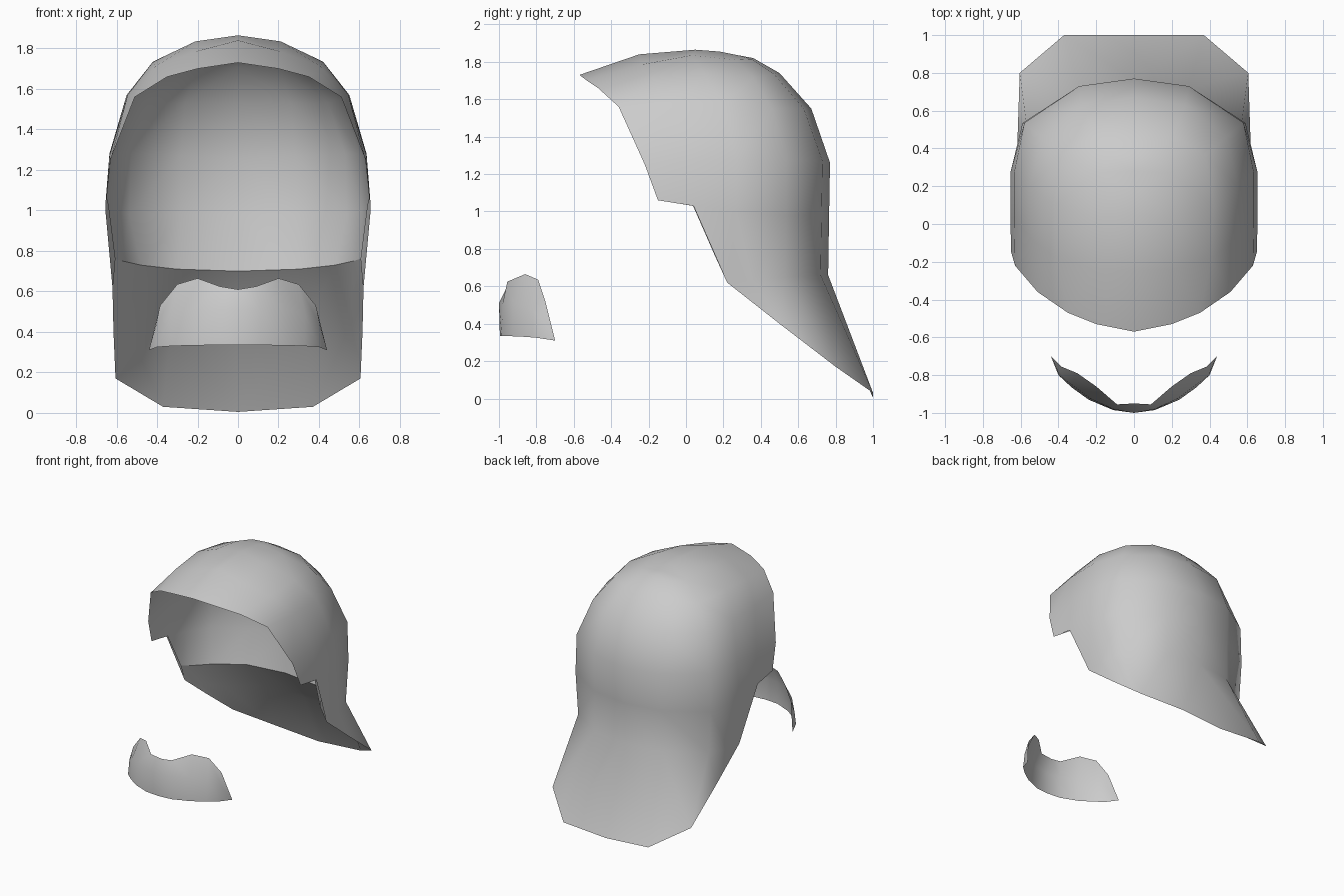
import bpy, bmesh
from mathutils import Vector

grey = bpy.data.materials.new("light_grey")
grey.diffuse_color = (0.6, 0.6, 0.6, 1)


def sheet(name, rows, flip=False):
    """Skin rows of points into a smooth half sheet, mirrored across x."""
    bm = bmesh.new()
    grid = [[bm.verts.new(p) for p in row] for row in rows]
    for a, b in zip(grid, grid[1:]):
        for i in range(min(len(a), len(b)) - 1):
            bm.faces.new((a[i], b[i], b[i + 1], a[i + 1]))
    bmesh.ops.remove_doubles(bm, verts=bm.verts, dist=0.001)
    if flip:
        bmesh.ops.reverse_faces(bm, faces=bm.faces)
    for f in bm.faces:
        f.smooth = True
    me = bpy.data.meshes.new(name)
    bm.to_mesh(me)
    bm.free()
    me.materials.append(grey)
    ob = bpy.data.objects.new(name, me)
    bpy.context.collection.objects.link(ob)
    m = ob.modifiers.new("mirror", 'MIRROR')
    m.use_clip = True
    m.merge_threshold = 0.002
    return ob


# Crown: rows from the top ridge down, each running back centre -> side -> front rim
crown = [
    [(0, .36, 1.82), (0, .28, 1.835), (0, .18, 1.855), (0, .05, 1.865), (0, -.25, 1.84), (0, -.57, 1.73)],
    [(0, .36, 1.82), (.12, .35, 1.815), (.20, .27, 1.81), (.21, .03, 1.835), (.21, -.24, 1.785), (.20, -.53, 1.70)],
    [(0, .50, 1.74), (.21, .47, 1.735), (.38, .36, 1.715), (.42, .10, 1.735), (.41, -.18, 1.71), (.35, -.47, 1.66)],
    [(0, .67, 1.55), (.27, .63, 1.55), (.49, .46, 1.55), (.55, .2, 1.57), (.545, -.08, 1.57), (.51, -.36, 1.56)],
    [(0, .77, 1.26), (.29, .73, 1.27), (.58, .535, 1.28), (.635, .27, 1.28), (.635, .03, 1.27), (.63, -.22, 1.25)],
    [(0, .765, .98), (.29, .725, .98), (.59, .535, .98), (.655, .27, 1.0), (.655, .04, 1.03), (.65, -.15, 1.06)],
]
# Nape crease, flared tail, its thin underside and the hem of the lining
nape = [(0, .76, .66), (.29, .72, .66), (.57, .53, .65), (.62, .36, .63), (.62, .22, .62)]
tail = [(0, 1.0, .005), (.37, 1.0, .03), (.605, .80, .17), (.615, .5, .40), (.62, .22, .62)]
under = [(0, .825, .42), (.33, .80, .43), (.56, .61, .44), (.605, .39, .53), (.62, .22, .62)]
hem = [(0, .59, .70), (.30, .53, .71), (.48, .36, .73), (.57, .21, .75), (.608, .155, .762)]

sheet("outer_cap", crown + [nape, tail])
sheet("cap_underside", [tail, under, hem])

# Lining: crown pulled inward, still meeting it at the front rim
pull = (1, 1, 1, .8, .3, 0)
squeeze = (0, .03, .09, .06, .02, 0)
lining = []
for r, row in enumerate(crown):
    drop = (.03, .03, .03, .02, 0, 0)[r]
    depth = (.1, .12, .15, .17, .18, .2)[r]
    lining.append([Vector((p[0] * (1 - s), p[1] - depth * w * max(p[1], 0), p[2] - drop * w))
                   for p, w, s in zip(row, pull, squeeze)])
sheet("cap_lining", lining + [hem], flip=True)

# Small curved chin piece
sheet("chin_piece", [
    [(0, -.95, .61), (.09, -.955, .625), (.20, -.86, .665), (.30, -.79, .635), (.385, -.755, .53), (.44, -.70, .31)],
    [(0, -1.0, .51), (.11, -.98, .51), (.23, -.925, .51), (.33, -.85, .49), (.405, -.775, .43), (.44, -.70, .31)],
    [(0, -.995, .335), (.11, -.985, .335), (.24, -.93, .333), (.33, -.865, .33), (.40, -.80, .325), (.44, -.70, .31)],
])
